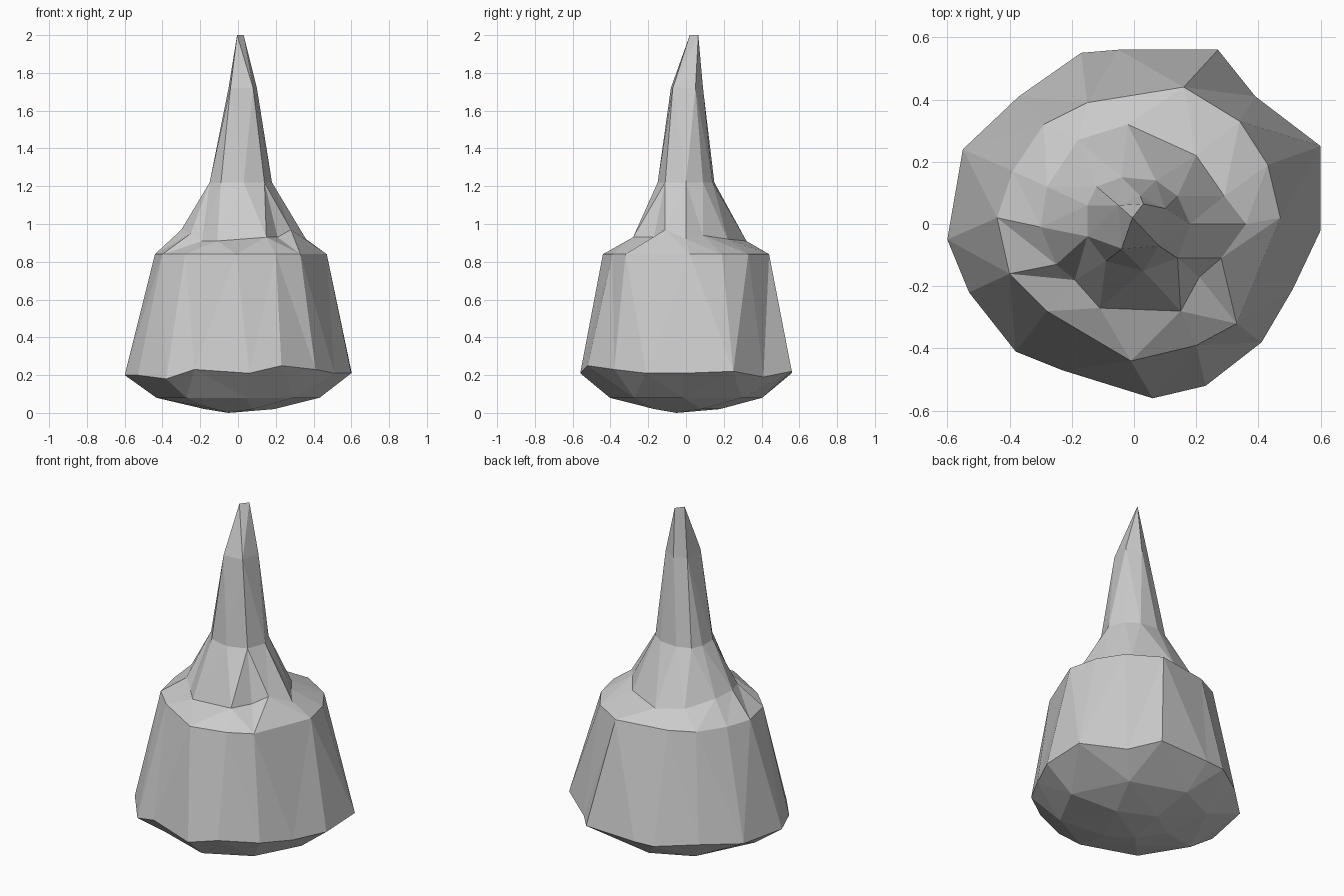
import bpy
import bmesh
from math import atan2, tau
from mathutils import Vector

default_cube = bpy.data.objects.get("Cube")
if default_cube:
    bpy.data.objects.remove(default_cube, do_unlink=True)

# One plain stone colour
stone = bpy.data.materials.new("grey_stone")
stone.use_nodes = True
stone_colour = (0.6, 0.6, 0.6, 1)
stone.diffuse_color = stone_colour
shader = next(n for n in stone.node_tree.nodes if n.type == "BSDF_PRINCIPLED")
shader.inputs["Base Color"].default_value = stone_colour
shader.inputs["Roughness"].default_value = 0.8


def section(points, height=None):
    """Turn points in hundredths of a unit into a cross-section."""
    return [Vector((p[0], p[1], p[2] if height is None else height)) / 100
            for p in points]


def shrink(ring, factor, height):
    """Make a smaller level copy of a cross-section."""
    return [Vector((p.x * factor, p.y * factor, height)) for p in ring]


def angles(ring):
    """Steadily increasing angles around the middle of a cross-section."""
    middle = sum(ring, Vector()) / len(ring)
    found = []
    for p in ring + ring[:1]:
        angle = atan2(p.y - middle.y, p.x - middle.x)
        while found and angle <= found[-1]:
            angle += tau
        found.append(angle)
    return found


def stitch(bm, lower, upper, lower_ring, upper_ring):
    """Join two cross-sections of different counts with facets."""
    low_angle, up_angle = angles(lower_ring), angles(upper_ring)
    low_count, up_count = len(lower), len(upper)
    i = j = 0
    while i < low_count or j < up_count:
        a, b = lower[i % low_count], upper[j % up_count]
        low_next = low_angle[i] + low_angle[i + 1] if i < low_count else None
        up_next = up_angle[j] + up_angle[j + 1] if j < up_count else None
        if up_next is None or (low_next is not None and low_next <= up_next):
            i += 1
            bm.faces.new((a, lower[i % low_count], b))
        else:
            j += 1
            bm.faces.new((a, upper[j % up_count], b))


def loft(name, rings, bottom=None):
    """Build a faceted body from rings, with an optional bottom point."""
    bm = bmesh.new()
    loops = [[bm.verts.new(p) for p in ring] for ring in rings]
    for k in range(len(rings) - 1):
        stitch(bm, loops[k], loops[k + 1], rings[k], rings[k + 1])
    if bottom is not None:
        tip = bm.verts.new(bottom)
        first = loops[0]
        for k, vert in enumerate(first):
            bm.faces.new((tip, first[(k + 1) % len(first)], vert))
    bmesh.ops.recalc_face_normals(bm, faces=bm.faces)
    mesh = bpy.data.meshes.new(name)
    bm.to_mesh(mesh)
    bm.free()
    mesh.materials.append(stone)
    body = bpy.data.objects.new(name, mesh)
    bpy.context.collection.objects.link(body)
    return body


# Widest rim of the body
rim = section([
    (60, -2, 21), (60, 25, 22), (39, 41, 19), (27, 56, 22),
    (-5, 56, 21), (-17, 55, 21), (-37, 41, 22), (-55, 24, 21),
    (-60, -5, 20), (-53, -22, 20), (-38, -41, 18), (-23, -47, 23),
    (6, -56, 21), (23, -52, 25), (41, -38, 23), (51, -21, 21)])

# Shoulder edge
shoulder = section([
    (47, 2), (43, 19), (34, 33), (16, 44), (-15, 39), (-29, 32), (-39, 17),
    (-44, 2), (-40, -16), (-28, -28), (-1, -44), (20, -39), (33, -32)], 84)

# Foot of the spire
collar = section([
    (36, 0, 92), (29, 9, 94), (20, 22, 92), (-2, 32, 91), (-18, 27, 93),
    (-28, 12, 96), (-30, -1, 97), (-25, -13, 95), (-19, -18, 91),
    (-11, -27, 91), (15, -28, 93), (21, -17, 93), (28, -11, 97)])

# Spire sections up to a narrow ridge
neck = section([
    (18, 0), (14, 9), (7, 14), (-4, 15), (-12, 12), (-15, 6),
    (-15, -4), (-9, -12), (3, -15), (14, -11)], 122)
upper_spire = section([(10, 5), (2, 9), (-5, 6), (-4, -8), (8, -7)], 172)
ridge = section([(3, 6.5), (-0.5, 2)], 200)

# Rounded underside
belly = shrink(rim[::2], 0.72, 0.08)
keel = shrink(rim[1::3], 0.32, 0.02)

loft("body_underside", [keel, belly, rim], Vector((-0.05, -0.05, 0)))
loft("body_wall", [rim, shoulder])
loft("shoulder_ledge", [shoulder, collar])
loft("spire", [collar, neck, upper_spire, ridge])
